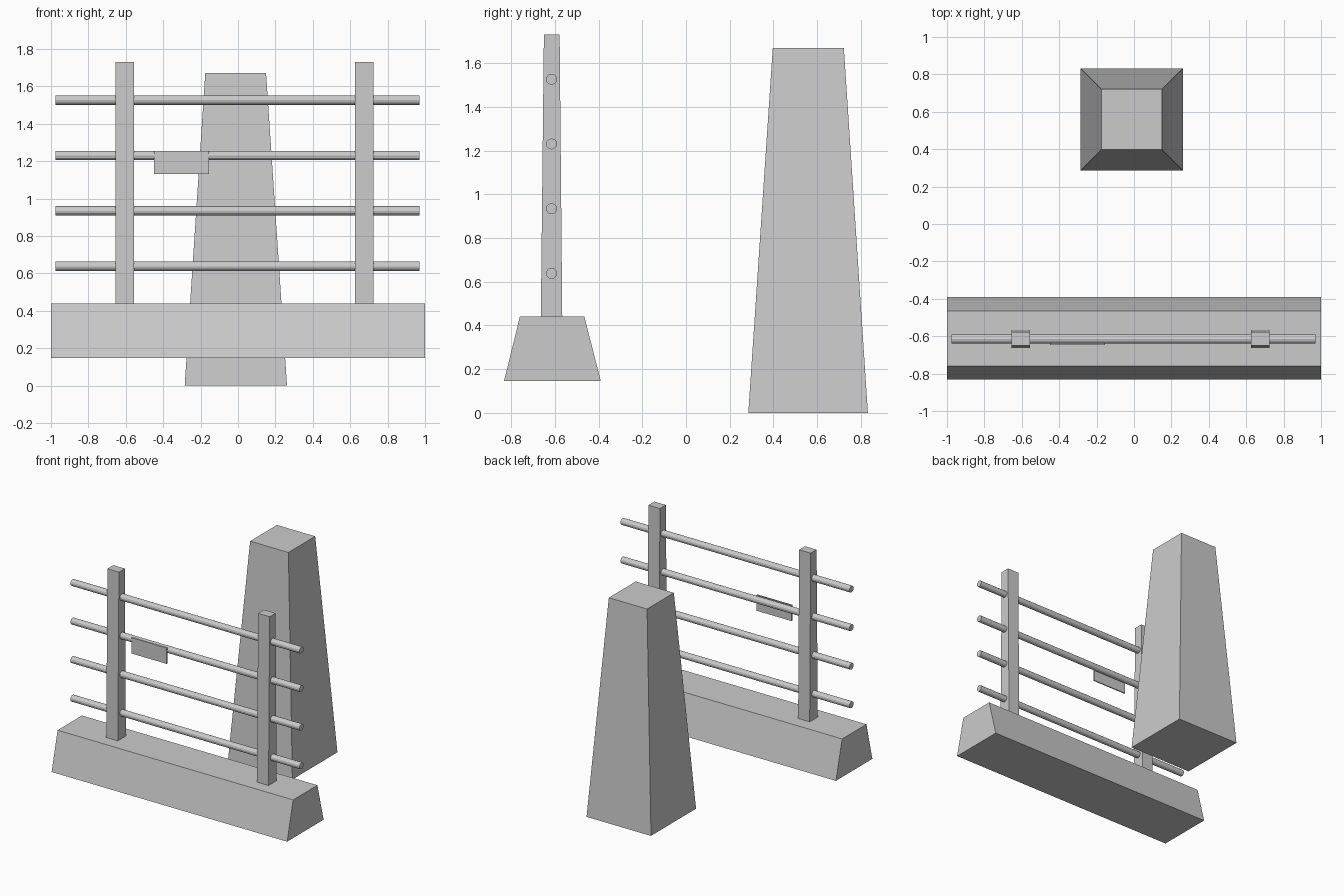
import bpy, bmesh
from math import pi
from mathutils import Matrix

if "Cube" in bpy.data.objects:
    bpy.data.objects.remove(bpy.data.objects["Cube"])


def make_object(name, bm):
    bmesh.ops.recalc_face_normals(bm, faces=bm.faces)
    mesh = bpy.data.meshes.new(name)
    bm.to_mesh(mesh)
    bm.free()
    obj = bpy.data.objects.new(name, mesh)
    bpy.context.collection.objects.link(obj)
    return obj


def tapered_block(name, bottom, top, z0, z1):
    """Box whose bottom and top rectangles are (x0, x1, y0, y1)."""
    bm = bmesh.new()
    bmesh.ops.create_cube(bm, size=1)
    for v in bm.verts:
        x0, x1, y0, y1 = top if v.co.z > 0 else bottom
        v.co = (x1 if v.co.x > 0 else x0,
                y1 if v.co.y > 0 else y0,
                z1 if v.co.z > 0 else z0)
    return make_object(name, bm)


def rail(name, x0, x1, y, z, radius):
    bm = bmesh.new()
    place = Matrix.Translation(((x0 + x1) / 2, y, z)) @ Matrix.Rotation(pi / 2, 4, 'Y')
    bmesh.ops.create_cone(bm, cap_ends=True, segments=12, radius1=radius,
                          radius2=radius, depth=x1 - x0, matrix=place)
    return make_object(name, bm)


# Tall tapering pillar at the back
tapered_block("pillar", (-0.285, 0.262, 0.285, 0.832), (-0.175, 0.15, 0.397, 0.722), 0, 1.67)

# Sloped footing under the fence
tapered_block("fence_base", (-1, 1, -0.832, -0.39), (-1, 1, -0.76, -0.465), 0.147, 0.44)

# Two posts, tapering in depth only
for side, x in (("left", -0.605), ("right", 0.675)):
    tapered_block(side + "_post", (x - 0.049, x + 0.049, -0.664, -0.566),
                  (x - 0.049, x + 0.049, -0.65, -0.578), 0.44, 1.73)

# Four round rails through the posts
for i in range(4):
    rail(f"rail_{i + 1}", -0.975, 0.97, -0.615, 0.638 + i * 0.296, 0.025)

# Small blank plate hung on the front of the third rail
plate = (-0.45, -0.154, -0.646, -0.637)
tapered_block("plate", plate, plate, 1.132, 1.254)
